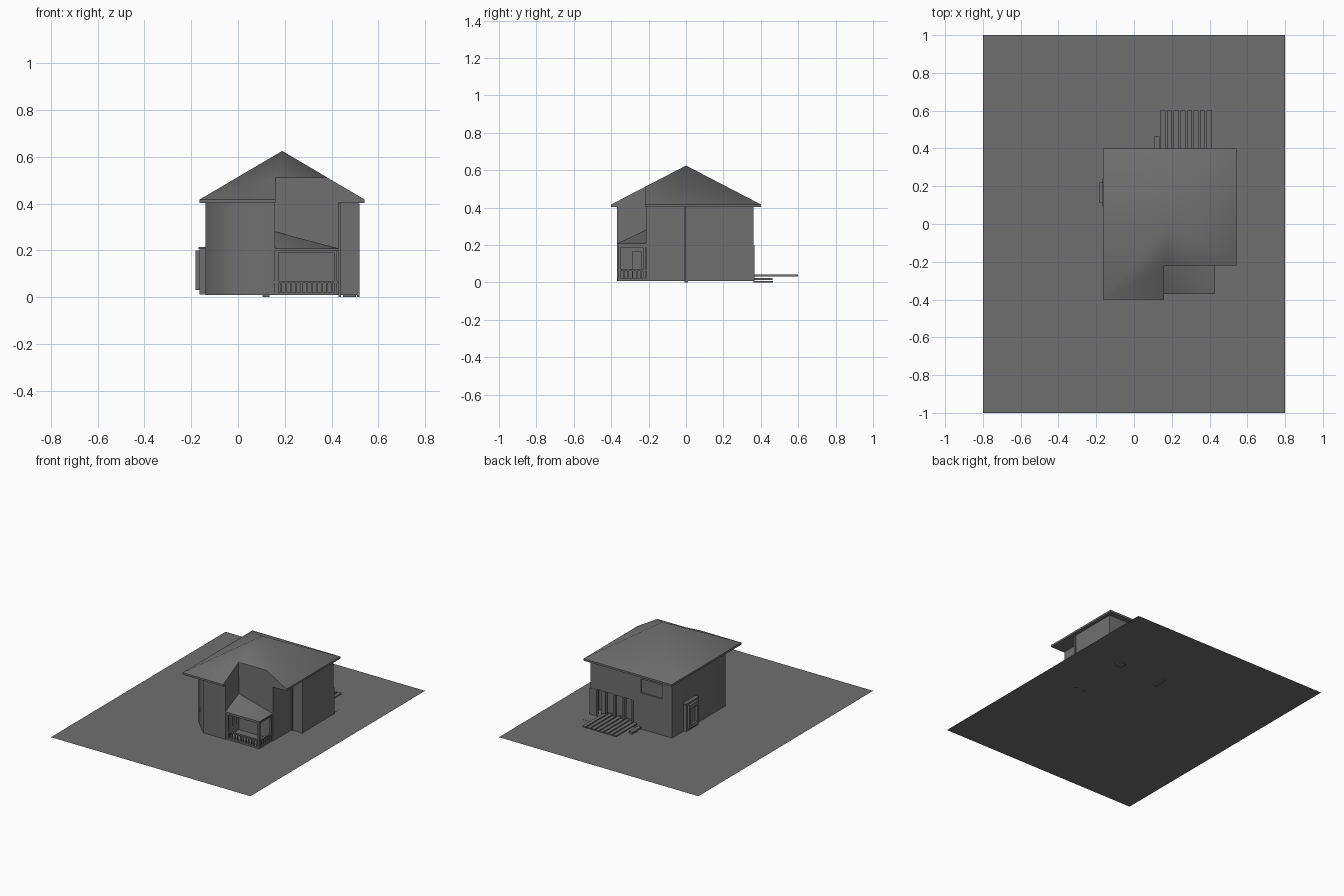
import bpy, bmesh, math

if "Cube" in bpy.data.objects:
    bpy.data.objects.remove(bpy.data.objects["Cube"])

grey = bpy.data.materials.new("dark_grey")
grey.diffuse_color = (.16, .16, .16, 1)
grey.use_nodes = True
grey.node_tree.nodes["Principled BSDF"].inputs["Base Color"].default_value = grey.diffuse_color


def make(name, verts, faces):
    mesh = bpy.data.meshes.new(name)
    mesh.from_pydata(verts, [], faces)
    bm = bmesh.new()
    bm.from_mesh(mesh)
    bmesh.ops.recalc_face_normals(bm, faces=bm.faces)
    bm.to_mesh(mesh)
    bm.free()
    mesh.materials.append(grey)
    ob = bpy.data.objects.new(name, mesh)
    bpy.context.collection.objects.link(ob)
    return ob


def prism(name, outline, z0, z1):
    n = len(outline)
    verts = [(x, y, z) for z in (z0, z1) for x, y in outline]
    faces = [tuple(range(n)), tuple(range(n, 2 * n))]
    faces += [(i, (i + 1) % n, n + (i + 1) % n, n + i) for i in range(n)]
    return make(name, verts, faces)


def box(name, x0, x1, y0, y1, z0, z1):
    return prism(name, [(x0, y0), (x1, y0), (x1, y1), (x0, y1)], z0, z1)


def cut(target, cutter):
    mod = target.modifiers.new("cut", 'BOOLEAN')
    mod.operation = 'DIFFERENCE'
    mod.solver = 'EXACT'
    mod.object = cutter
    bpy.context.view_layer.objects.active = target
    bpy.ops.object.modifier_apply(modifier=mod.name)
    bpy.data.objects.remove(cutter)


def smooth(ob):
    bpy.ops.object.select_all(action='DESELECT')
    ob.select_set(True)
    bpy.context.view_layer.objects.active = ob
    bpy.ops.object.shade_smooth_by_angle(angle=math.radians(50))


# ground sheet
G = 0.008
make("ground_sheet", [(-.8, -1, G), (.8, -1, G), (.8, 1, G), (-.8, 1, G)], [(0, 1, 2, 3)])

# walls with chamfered front-left corner and stepped right side
walls = prism("walls", [(-.02, -.37), (.158, -.37), (.158, -.215), (.43, -.215), (.43, 0),
                        (.515, 0), (.515, .36), (-.14, .36), (-.14, -.25)], G, .41)
cut(walls, box("patio_cutter", .17, .50, .28, .5, .012, .2))
cut(walls, box("window_cutter", -.06, .11, .35, .5, .27, .37))
cut(walls, box("porch_window_cutter", .145, .3, -.285, -.24, .07, .165))
smooth(walls)
box("corner_trim", .508, .52, -.005, .01, 0, .40)
box("recess_trim", .43, .44, -.008, 0, 0, .40)

# patio door posts and header
for i in range(5):
    x = .17 + i * .074
    box("patio_post", x, x + (.035 if i in (3, 4) else .014), .335, .362, G, .2)
box("patio_side_post", .50, .517, .352, .365, G, .2)

# hipped main roof with a corner notch
ex0, ex1, ey = -.164, .542, .4
base = [(ex0, -ey), (ex1, -ey), (ex1, ey), (ex0, ey)]
rv = [(x, y, z) for z in (.403, .417) for x, y in base] + [(.189, 0, .625)]
roof = make("main_roof", rv, [(0, 1, 2, 3)] + [(i, (i + 1) % 4, 4 + (i + 1) % 4, 4 + i) for i in range(4)]
            + [(4 + i, 4 + (i + 1) % 4, 8) for i in range(4)])
cut(roof, box("notch_cutter", .16, .8, -.8, -.22, .3, .8))
smooth(roof)

# porch: floor, roof, posts and railings
px0, px1, py0, py1 = .158, .43, -.37, -.215
box("porch_floor", px0, px1 - .005, py0 + .005, py1, G, .02)
pb = [(px0, py0), (px1, py0), (px1, py1), (px0, py1)]
pv = [(x, y, z) for z in (.2, .208) for x, y in pb] + [(px0, py1, .28)]
smooth(make("porch_roof", pv, [(0, 1, 2, 3), (0, 1, 5, 4), (1, 2, 6, 5), (2, 3, 7, 6), (3, 0, 4, 7),
                               (4, 5, 8), (5, 6, 8), (6, 7, 8), (7, 4, 8)]))
for x, y in ((.159, -.363), (.41, -.363), (.41, -.23)):
    box("porch_post", x, x + .014, y, y + .014, .01, .2)
box("porch_front_beam", px0, .424, -.363, -.35, .188, .2)
box("porch_side_beam", .411, .424, -.363, py1, .188, .2)
box("front_rail", px0, .426, -.365, -.35, .06, .068)
box("side_rail", .411, .426, -.365, py1, .06, .068)
for i in range(11):
    x = .18 + i * .022
    box("front_baluster", x, x + .007, -.361, -.354, .018, .062)
for i in range(5):
    y = -.335 + i * .0225
    box("side_baluster", .415, .422, y, y + .007, .018, .062)

# left bay window: backing, cap and frame bars
box("bay_backing", -.165, -.14, .10, .23, .012, .205)
box("bay_cap", -.168, -.14, .09, .24, .205, .215)
box("bay_left_bar", -.182, -.165, .11, .13, .03, .2)
box("bay_right_bar", -.182, -.165, .2, .22, .03, .2)
box("bay_top_bar", -.182, -.165, .13, .2, .17, .2)
box("bay_bottom_bar", -.182, -.165, .13, .2, .03, .055)

# back deck slats
for i in range(8):
    x = .14 + i * .035
    box("deck_slat", x, x + .027, .34, .6, .032, .042)

# back steps and the low pad at the other end of the deck
box("lower_step", .105, .135, .36, .465, 0, .009)
box("upper_step", .105, .135, .36, .462, .014, .024)
box("corner_pad", .45, .505, .40, .46, 0, .009)
